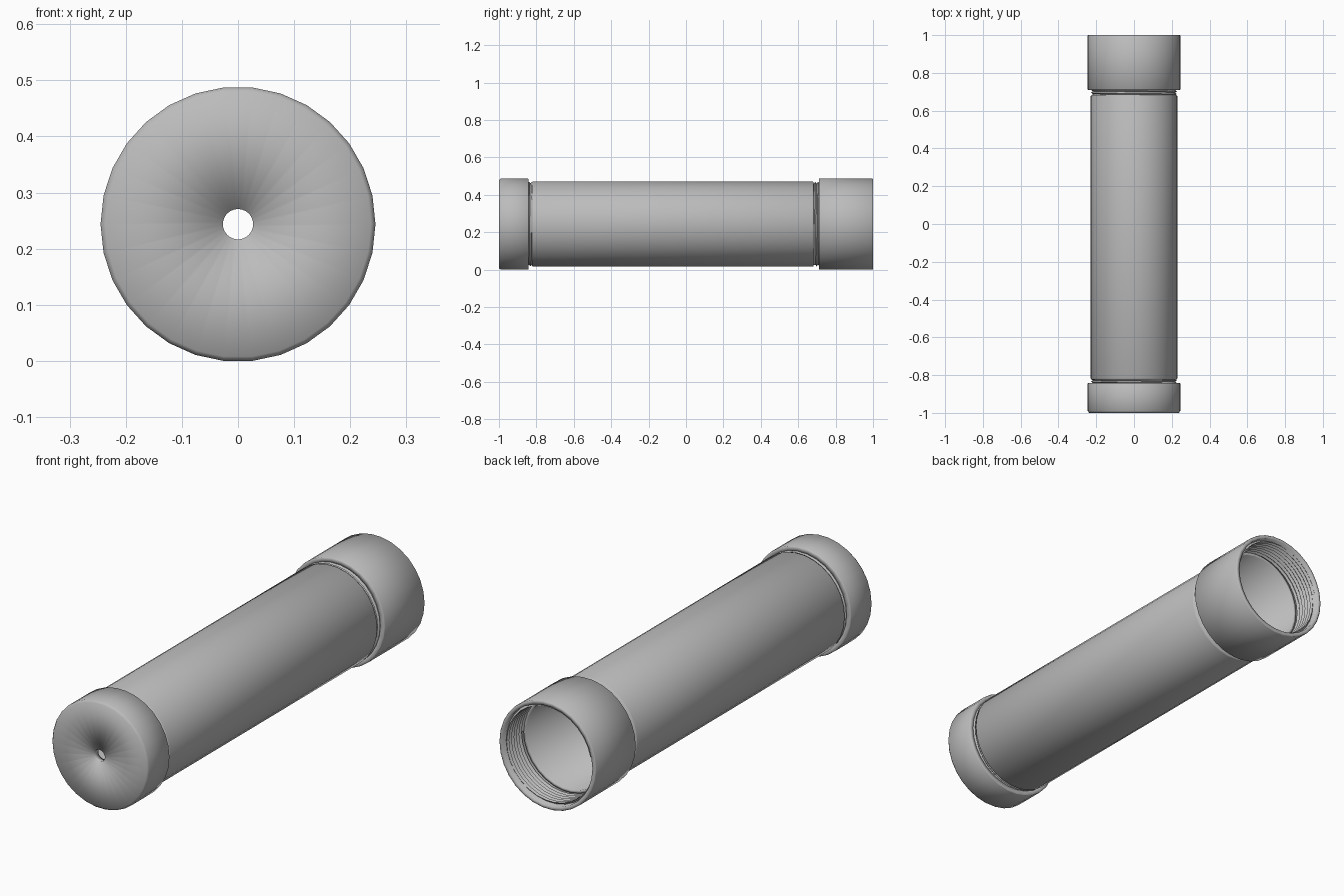
import bpy, bmesh, math

SIDES = 30
R = 0.245                                  # outer radius of the end fittings
AXIS_Z = R * math.cos(math.pi / SIDES)     # flat facet rests on the ground

if "Cube" in bpy.data.objects:
    bpy.data.objects.remove(bpy.data.objects["Cube"])

steel = bpy.data.materials.new("grey_metal")
steel.use_nodes = True
steel.diffuse_color = (0.5, 0.5, 0.5, 1)
steel.node_tree.nodes["Principled BSDF"].inputs["Base Color"].default_value = (0.5, 0.5, 0.5, 1)


def ring_point(bm, step, y, r):
    a = 2 * math.pi * step / SIDES
    return bm.verts.new((r * math.cos(a), y, AXIS_Z + r * math.sin(a)))


def finish(bm, name):
    mesh = bpy.data.meshes.new(name)
    bm.to_mesh(mesh)
    bm.free()
    mesh.materials.append(steel)
    mesh.shade_smooth()
    obj = bpy.data.objects.new(name, mesh)
    bpy.context.collection.objects.link(obj)
    return obj


def lathe(name, profile):
    """Spin a closed (y, radius) profile around the long axis."""
    bm = bmesh.new()
    rings = [[ring_point(bm, i, y, r) for i in range(SIDES)] for y, r in profile]
    for k, ring in enumerate(rings):
        after = rings[(k + 1) % len(rings)]
        for i in range(SIDES):
            j = (i + 1) % SIDES
            bm.faces.new((ring[i], ring[j], after[j], after[i]))
    bmesh.ops.recalc_face_normals(bm, faces=bm.faces)
    finish(bm, name)


def thread(name, y0, y1, low, high, pitch, inward=False):
    """Helical V thread running from y0 to y1."""
    bm = bmesh.new()
    steps = int((y1 - y0) / pitch * SIDES)
    roots, crests = [], []
    for i in range(steps):
        y = y0 + pitch * i / SIDES
        roots.append(ring_point(bm, i, y, low))
        crests.append(ring_point(bm, i, y + pitch / 2, high))
    for i in range(steps - 1):
        bm.faces.new((roots[i], crests[i], crests[i + 1], roots[i + 1]))
        k = i + SIDES
        if k + 1 < steps:
            bm.faces.new((crests[i], roots[k], roots[k + 1], crests[i + 1]))
    # Winding so that the visible side faces out, or towards the bore
    bm.normal_update()
    bm.faces.ensure_lookup_table()
    f = bm.faces[0]
    c = f.calc_center_median()
    outward = f.normal.x * c.x + f.normal.z * (c.z - AXIS_Z) > 0
    if outward == inward:
        bmesh.ops.reverse_faces(bm, faces=bm.faces)
    finish(bm, name).data.set_sharp_from_angle(angle=math.radians(30))


# Main tube: full body, stepped down where the threaded ends begin
lathe("tube", [(-0.95, 0.205), (-0.95, 0.219), (-0.823, 0.219), (-0.823, 0.226),
               (-0.818, 0.229), (0.677, 0.229), (0.682, 0.226), (0.682, 0.219),
               (0.86, 0.219), (0.86, 0.205)])

# Threads at both ends of the tube
thread("front_tube_thread", -0.94, -0.82, 0.218, 0.227, 0.015)
thread("back_tube_thread", 0.68, 0.85, 0.218, 0.227, 0.015)

# Front cap with a small central hole
lathe("front_cap", [(-1, 0.027), (-1, 0.237), (-0.99, R), (-0.845, R), (-0.842, 0.242),
                    (-0.842, 0.223), (-0.97, 0.223), (-0.97, 0.027)])

# Back coupling, open at the end and threaded inside
lathe("back_coupling", [(0.71, 0.223), (0.71, 0.242), (0.713, R), (0.997, R),
                        (1, 0.242), (1, 0.227)])
thread("coupling_inner_thread", 0.85, 0.985, 0.226, 0.217, 0.018, inward=True)
